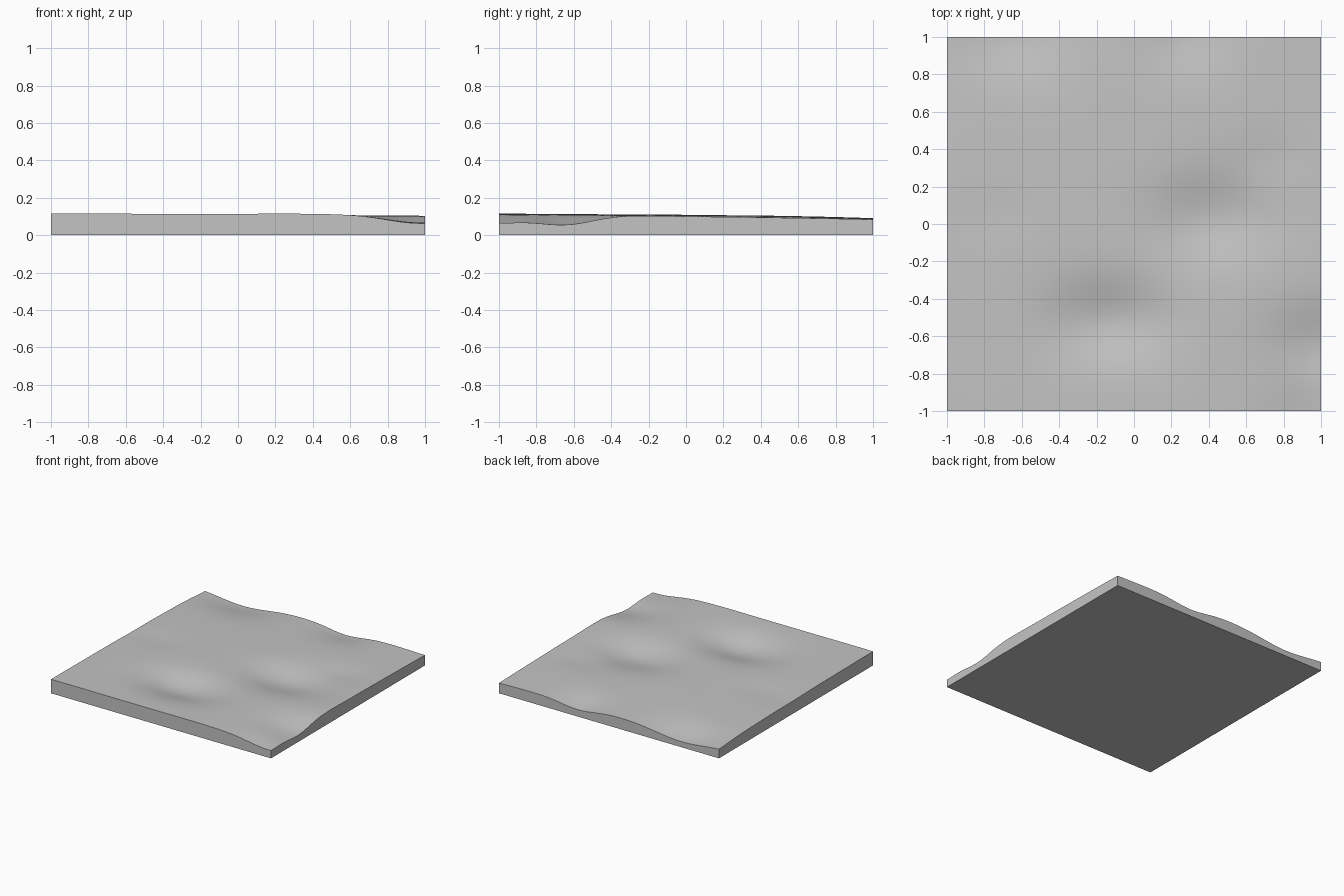
import bpy
import bmesh
from math import exp, sin, radians

cube = bpy.data.objects.get("Cube")
if cube:
    bpy.data.objects.remove(cube, do_unlink=True)

# Plain stone grey
grey = bpy.data.materials.new("ground_grey")
grey.use_nodes = True
colour = (0.55, 0.55, 0.55, 1)
grey.diffuse_color = colour
for node in grey.node_tree.nodes:
    if node.type == "BSDF_PRINCIPLED":
        node.inputs["Base Color"].default_value = colour

# Hollows in the ground: centre x, centre y, spread x, spread y, depth
HOLLOWS = [
    (-0.14, -0.52, 0.22, 0.15, 0.060),
    (0.42, 0.03, 0.22, 0.16, 0.055),
    (1.00, -0.65, 0.20, 0.15, 0.050),
    (0.97, -1.05, 0.18, 0.17, 0.045),
    (-0.65, 1.03, 0.22, 0.17, 0.047),
    (0.28, 1.03, 0.15, 0.15, 0.038),
    (0.70, 0.36, 0.14, 0.10, 0.010),
    (-0.75, 0.05, 0.16, 0.10, 0.006),
]


def ground_height(x, y):
    z = 0.115 - 0.005 * (y + 1) ** 2
    z -= 0.006 * x * x * (y + 1) / 2 + 0.005 * max(0, x) ** 2
    z += 0.0006 * sin(9 * x + 4 * y) * sin(7 * y - 3 * x)
    for cx, cy, sx, sy, depth in HOLLOWS:
        z -= depth * exp(-((x - cx) / sx) ** 2 / 2 - ((y - cy) / sy) ** 2 / 2)
    return z


# Rolling top surface
bm = bmesh.new()
bmesh.ops.create_grid(bm, x_segments=100, y_segments=100, size=1)
for v in bm.verts:
    v.co.z = ground_height(v.co.x, v.co.y)

# Straight sides down to a flat base
rim = [e for e in bm.edges if e.is_boundary]
skirt = bmesh.ops.extrude_edge_only(bm, edges=rim)["geom"]
for v in skirt:
    if isinstance(v, bmesh.types.BMVert):
        v.co.z = 0
bmesh.ops.contextual_create(bm, geom=[e for e in bm.edges if e.is_boundary])
bmesh.ops.recalc_face_normals(bm, faces=bm.faces)

mesh = bpy.data.meshes.new("terrain_tile")
bm.to_mesh(mesh)
bm.free()
mesh.materials.append(grey)
tile = bpy.data.objects.new("terrain_tile", mesh)
bpy.context.collection.objects.link(tile)

bpy.ops.object.select_all(action="DESELECT")
tile.select_set(True)
bpy.context.view_layer.objects.active = tile
bpy.ops.object.shade_smooth_by_angle(angle=radians(35))
